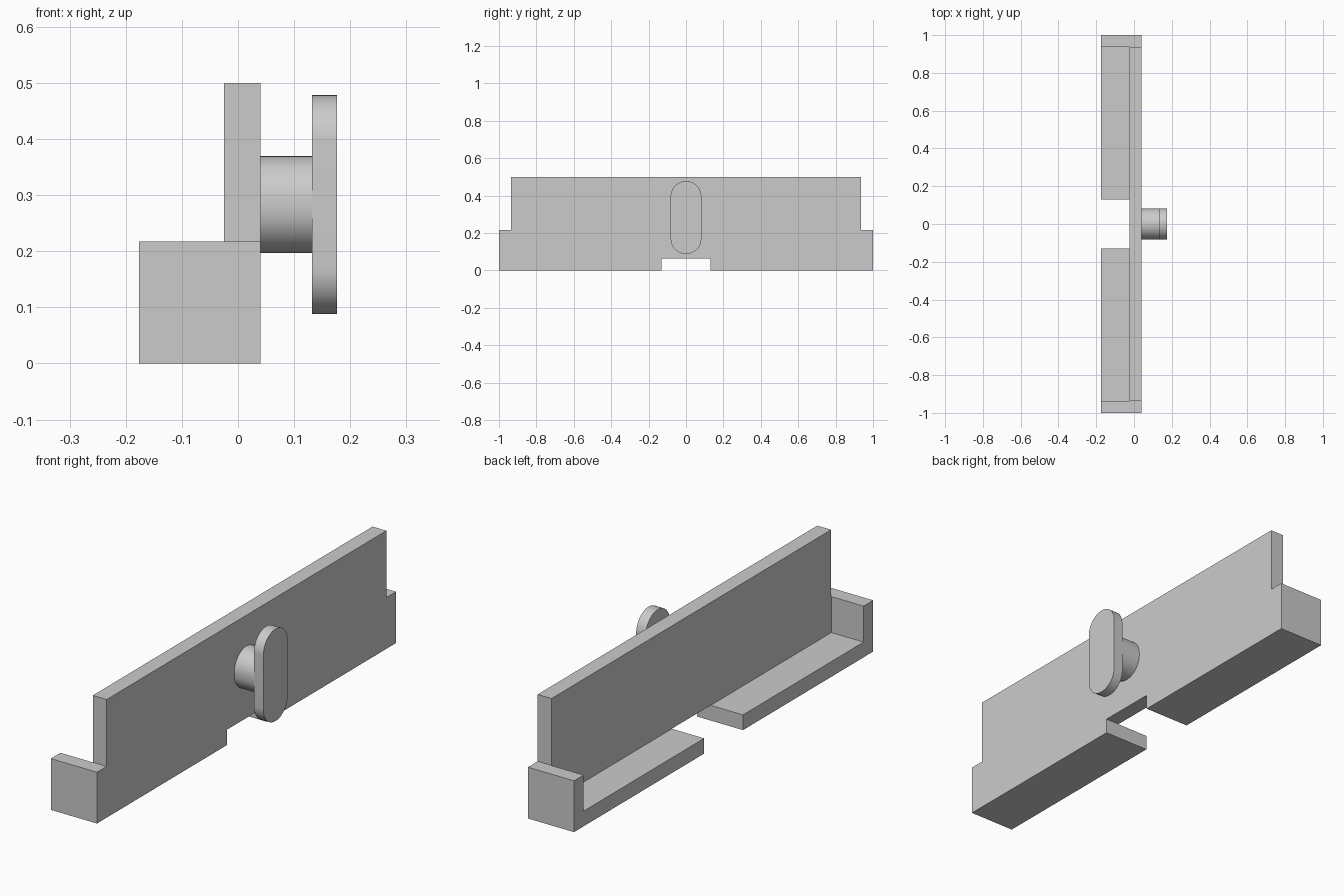
import bpy, bmesh, math

if "Cube" in bpy.data.objects:
    bpy.data.objects.remove(bpy.data.objects["Cube"], do_unlink=True)

grey = bpy.data.materials.new("light_grey")
grey.use_nodes = True
grey.diffuse_color = (0.6, 0.6, 0.6, 1)
grey.node_tree.nodes["Principled BSDF"].inputs["Base Color"].default_value = grey.diffuse_color


def extrude_x(name, outline, x0, x1):
    """Extrude a closed (y, z) outline from x0 to x1."""
    bm = bmesh.new()
    face = bm.faces.new([bm.verts.new((x0, y, z)) for y, z in outline])
    grown = bmesh.ops.extrude_face_region(bm, geom=[face])["geom"]
    moved = [v for v in grown if isinstance(v, bmesh.types.BMVert)]
    bmesh.ops.translate(bm, verts=moved, vec=(x1 - x0, 0, 0))
    bmesh.ops.recalc_face_normals(bm, faces=bm.faces)
    mesh = bpy.data.meshes.new(name)
    bm.to_mesh(mesh)
    bm.free()
    mesh.materials.append(grey)
    obj = bpy.data.objects.new(name, mesh)
    bpy.context.collection.objects.link(obj)
    return obj


def activate(obj):
    bpy.ops.object.select_all(action="DESELECT")
    obj.select_set(True)
    bpy.context.view_layer.objects.active = obj


def rectangle(half_width, z0, z1):
    return [(-half_width, z0), (half_width, z0), (half_width, z1), (-half_width, z1)]


def capsule(radius, half_height, centre_z, steps=24):
    """Upright outline with round ends."""
    points = []
    for side in (1, -1):
        for i in range(steps + 1):
            a = math.pi * i / steps
            points.append((side * radius * math.cos(a),
                           centre_z + side * (half_height - radius + radius * math.sin(a))))
    return points


def cut(target, outline, x0, x1):
    cutter = extrude_x("cutter", outline, x0, x1)
    cutter.hide_render = True
    mod = target.modifiers.new("cut", "BOOLEAN")
    mod.operation = "DIFFERENCE"
    mod.solver = "EXACT"
    mod.object = cutter
    activate(target)
    bpy.ops.object.modifier_apply(modifier=mod.name)
    bpy.data.objects.remove(cutter, do_unlink=True)


# Tray body: stepped silhouette, hollowed above the floor, with a central notch
half = [(1, 0), (1, 0.217), (0.935, 0.217), (0.935, 0.5)]
body = extrude_x("tray_body", half + [(-y, z) for y, z in reversed(half)], -0.176, 0.04)
cut(body, rectangle(0.936, 0.0645, 0.7), -0.3, -0.025)
cut(body, rectangle(0.13, -0.1, 0.065), -0.3, 0.2)

# Knob: short neck and a tall round-ended plate
neck = extrude_x("knob_neck", capsule(0.082, 0.0865, 0.283), 0.04, 0.132)
plate = extrude_x("knob_plate", capsule(0.082, 0.195, 0.283), 0.132, 0.176)
for part in (neck, plate):
    activate(part)
    bpy.ops.object.shade_smooth_by_angle(angle=math.radians(30))
